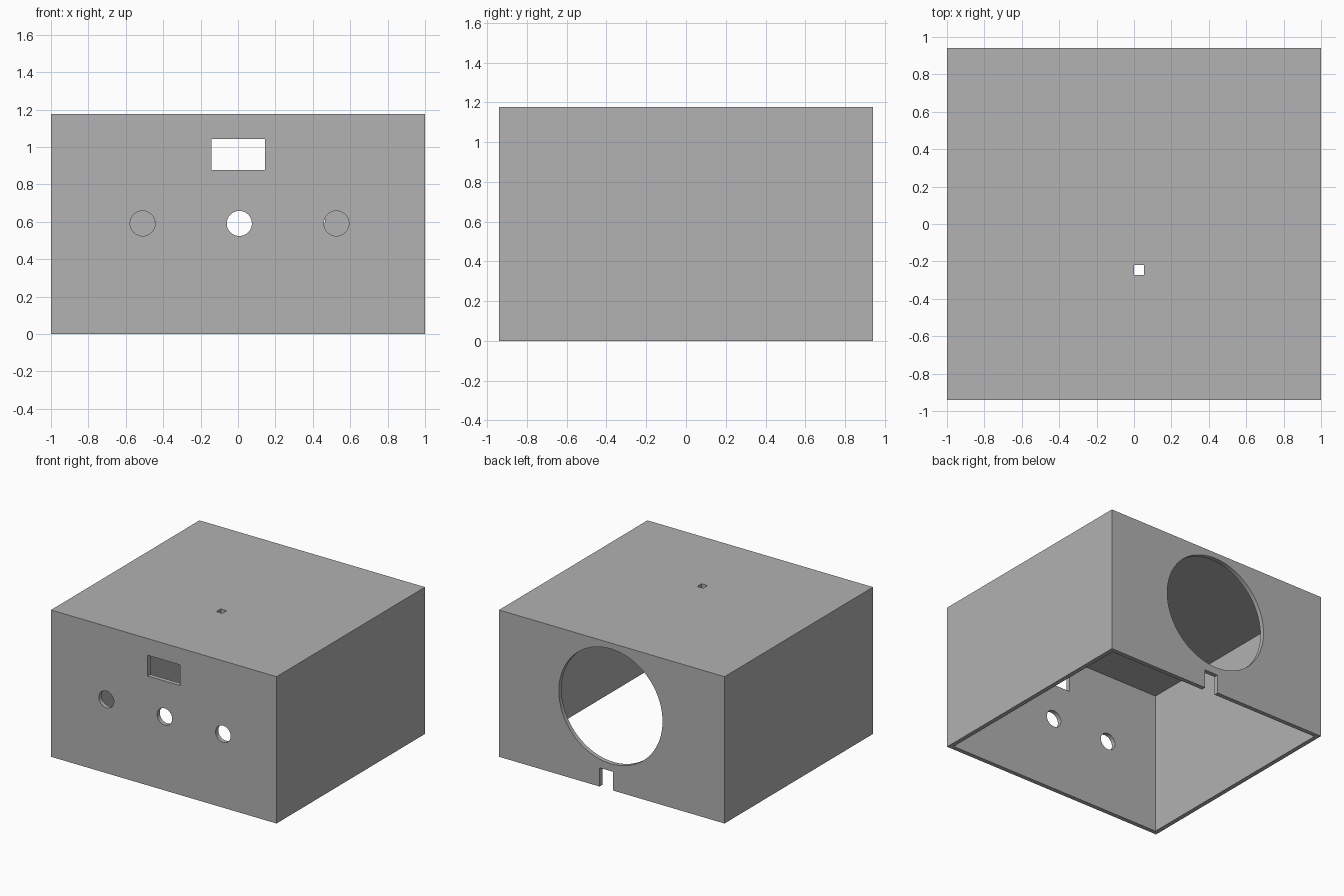
import bpy
import math

default = bpy.data.objects.get("Cube")
if default:
    bpy.data.objects.remove(default, do_unlink=True)

WIDTH, DEPTH, HEIGHT, WALL = 2.0, 1.88, 1.177, 0.035
FRONT, BACK = -DEPTH / 2, DEPTH / 2

grey = bpy.data.materials.new("plain grey")
grey.use_nodes = True
grey.diffuse_color = (0.445, 0.445, 0.445, 1)
grey.node_tree.nodes["Principled BSDF"].inputs["Base Color"].default_value = grey.diffuse_color


def block(name, low, high):
    """Box between two opposite corners."""
    bpy.ops.mesh.primitive_cube_add(size=1, location=[(a + b) / 2 for a, b in zip(low, high)])
    obj = bpy.context.object
    obj.name = name
    obj.scale = [b - a for a, b in zip(low, high)]
    bpy.ops.object.transform_apply(location=True, rotation=True, scale=True)
    obj.data.materials.append(grey)
    return obj


def drill(name, x, y, z, radius, sides):
    """Round cutter along the y axis."""
    bpy.ops.mesh.primitive_cylinder_add(vertices=sides, radius=radius, depth=0.2,
                                        location=(x, y, z), rotation=(math.pi / 2, 0, 0))
    obj = bpy.context.object
    obj.name = name
    bpy.ops.object.transform_apply(location=True, rotation=True, scale=True)
    obj.data.materials.append(grey)
    return obj


# Outer shell
case = block("case", (-WIDTH / 2, FRONT, 0), (WIDTH / 2, BACK, HEIGHT))

# Hollow inside, open at the bottom
cutters = [block("cavity", (-WIDTH / 2 + WALL, FRONT + WALL, -0.2),
                 (WIDTH / 2 - WALL, BACK - WALL, HEIGHT - WALL))]

# Front window and three control holes
cutters.append(block("window_cut", (-0.143, FRONT - 0.1, 0.877), (0.145, FRONT + 0.1, 1.043)))
for x in (-0.51, 0.007, 0.526):
    cutters.append(drill("control_hole_cut", x, FRONT, 0.591, 0.067, 48))

# Back round opening and cable notch
cutters.append(drill("round_opening_cut", 0.01, BACK, 0.67, 0.46, 96))
cutters.append(block("cable_notch_cut", (-0.012, BACK - 0.1, -0.1), (0.108, BACK + 0.1, 0.15)))

# Small square hole in the top
cutters.append(block("top_hole_cut", (0, -0.273, HEIGHT - 0.1), (0.053, -0.218, HEIGHT + 0.1)))

# Cut every opening, then drop the cutters
bpy.ops.object.select_all(action='DESELECT')
bpy.context.view_layer.objects.active = case
case.select_set(True)
for cutter in cutters:
    cutter.hide_render = True
    cut = case.modifiers.new(cutter.name, 'BOOLEAN')
    cut.operation = 'DIFFERENCE'
    cut.solver = 'EXACT'
    cut.object = cutter
    bpy.ops.object.modifier_apply(modifier=cut.name)
for cutter in cutters:
    bpy.data.objects.remove(cutter, do_unlink=True)

bpy.ops.object.shade_smooth_by_angle(angle=math.radians(30))
